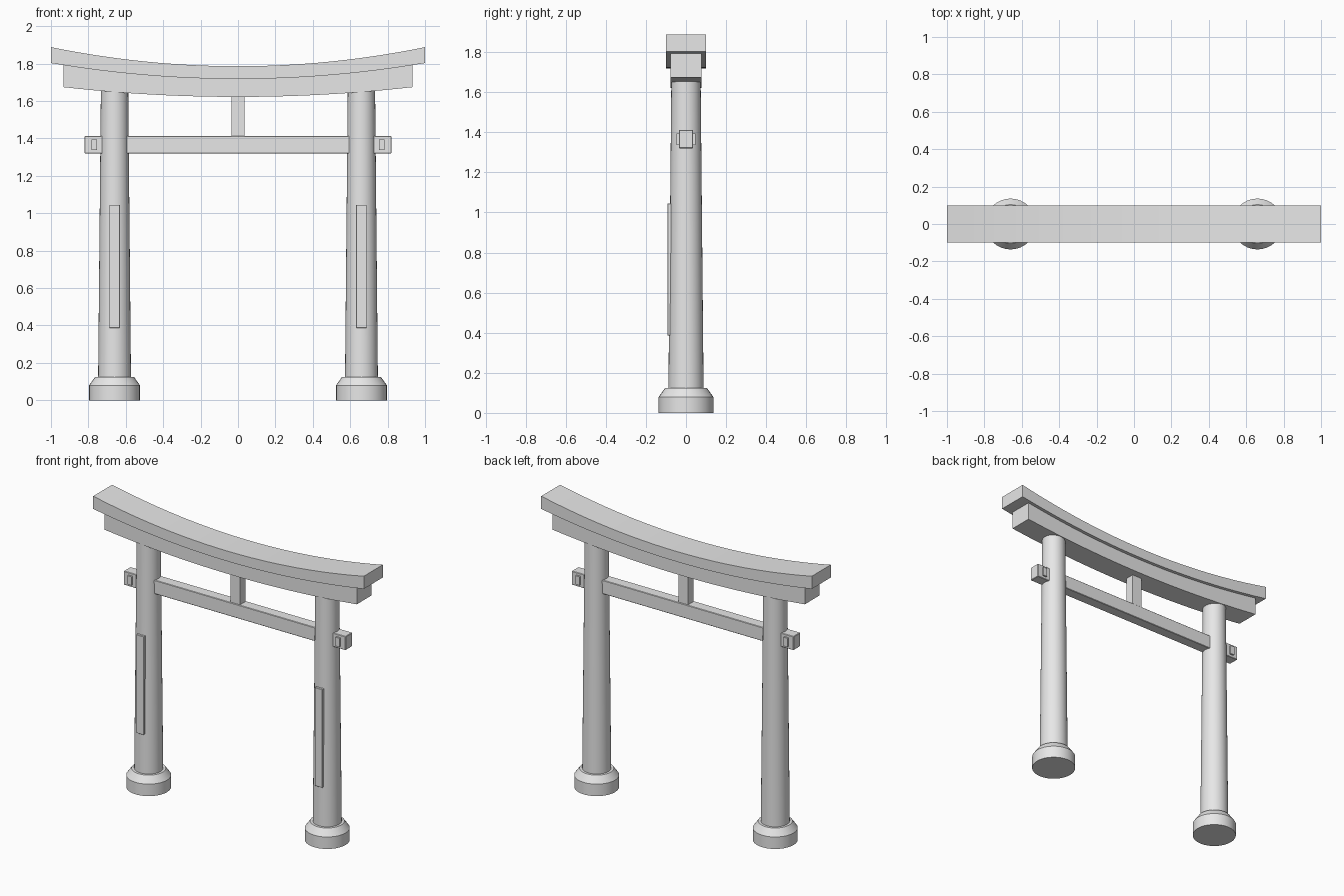
import bpy
import bmesh
import math

cube = bpy.data.objects.get("Cube")
if cube:
    bpy.data.objects.remove(cube, do_unlink=True)

# One plain colour for the whole gate
stone = bpy.data.materials.new("plain_grey")
stone.use_nodes = True
grey = (0.8, 0.8, 0.8, 1)
stone.diffuse_color = grey
stone.node_tree.nodes["Principled BSDF"].inputs["Base Color"].default_value = grey


def finish(name, bm, smooth=False, bevel=0):
    bmesh.ops.recalc_face_normals(bm, faces=bm.faces[:])
    mesh = bpy.data.meshes.new(name)
    bm.to_mesh(mesh)
    bm.free()
    mesh.materials.append(stone)
    obj = bpy.data.objects.new(name, mesh)
    bpy.context.collection.objects.link(obj)
    if bevel:
        mod = obj.modifiers.new("soft_edges", "BEVEL")
        mod.width = bevel
        mod.segments = 1
    if smooth:
        bpy.ops.object.select_all(action="DESELECT")
        obj.select_set(True)
        bpy.context.view_layer.objects.active = obj
        bpy.ops.object.shade_smooth_by_angle(angle=math.radians(30))
    return obj


def box(name, x, y, z, bevel=0):
    """Box from (min, max) ranges on each axis."""
    bm = bmesh.new()
    bmesh.ops.create_cube(bm, size=1)
    for v in bm.verts:
        for i, (low, high) in enumerate((x, y, z)):
            v.co[i] = low if v.co[i] < 0 else high
    return finish(name, bm, bevel=bevel)


def lathe(name, x, profile, sides=32):
    """Solid of revolution about a vertical axis, profile of (radius, z)."""
    bm = bmesh.new()
    rings = []
    for r, z in profile:
        angles = [math.tau * i / sides for i in range(sides)]
        rings.append([bm.verts.new((x + r * math.cos(a), r * math.sin(a), z)) for a in angles])
    for a, b in zip(rings, rings[1:]):
        for i in range(sides):
            j = (i + 1) % sides
            bm.faces.new((a[i], a[j], b[j], b[i]))
    bm.faces.new(rings[0][::-1])
    bm.faces.new(rings[-1])
    return finish(name, bm, smooth=True)


def curved_beam(name, half_length, half_depth, bottom, top, steps=24):
    """Beam bowed upward at the ends; bottom and top are (middle z, end z)."""
    bm = bmesh.new()
    sections = []
    for i in range(steps + 1):
        t = 2 * i / steps - 1
        low, high = (mid + (end - mid) * t * t for mid, end in (bottom, top))
        corners = ((-half_depth, low), (half_depth, low), (half_depth, high), (-half_depth, high))
        sections.append([bm.verts.new((t * half_length, y, z)) for y, z in corners])
    for a, b in zip(sections, sections[1:]):
        for i in range(4):
            j = (i + 1) % 4
            bm.faces.new((a[i], a[j], b[j], b[i]))
    bm.faces.new(sections[0])
    bm.faces.new(sections[-1])
    return finish(name, bm, smooth=True)


# Two stacked curved lintels
curved_beam("top_lintel", 1.0, 0.1, (1.718, 1.803), (1.786, 1.888))
curved_beam("under_lintel", 0.933, 0.078, (1.622, 1.674), (1.72, 1.792))

# Straight tie beam and the short strut above it
box("tie_beam", (-0.82, 0.82), (-0.036, 0.036), (1.32, 1.412), bevel=0.003)
box("centre_strut", (-0.036, 0.036), (-0.03, 0.03), (1.40, 1.66))

# Pillars with footings, wedges and front plaques on both sides
for side, s in (("right", -1), ("left", 1)):
    x = 0.66 * s
    lathe(f"{side}_footing", x, [(0.136, 0), (0.136, 0.08), (0.104, 0.125)])
    lathe(f"{side}_pillar", x, [(0.088, 0.1), (0.073, 1.67)])
    wedge = 0.769 * s
    box(f"{side}_wedge", (wedge - 0.015, wedge + 0.015), (-0.048, 0.048), (1.337, 1.395))
    box(f"{side}_plaque", (x - 0.028, x + 0.028), (-0.093, -0.07), (0.387, 1.045), bevel=0.002)
